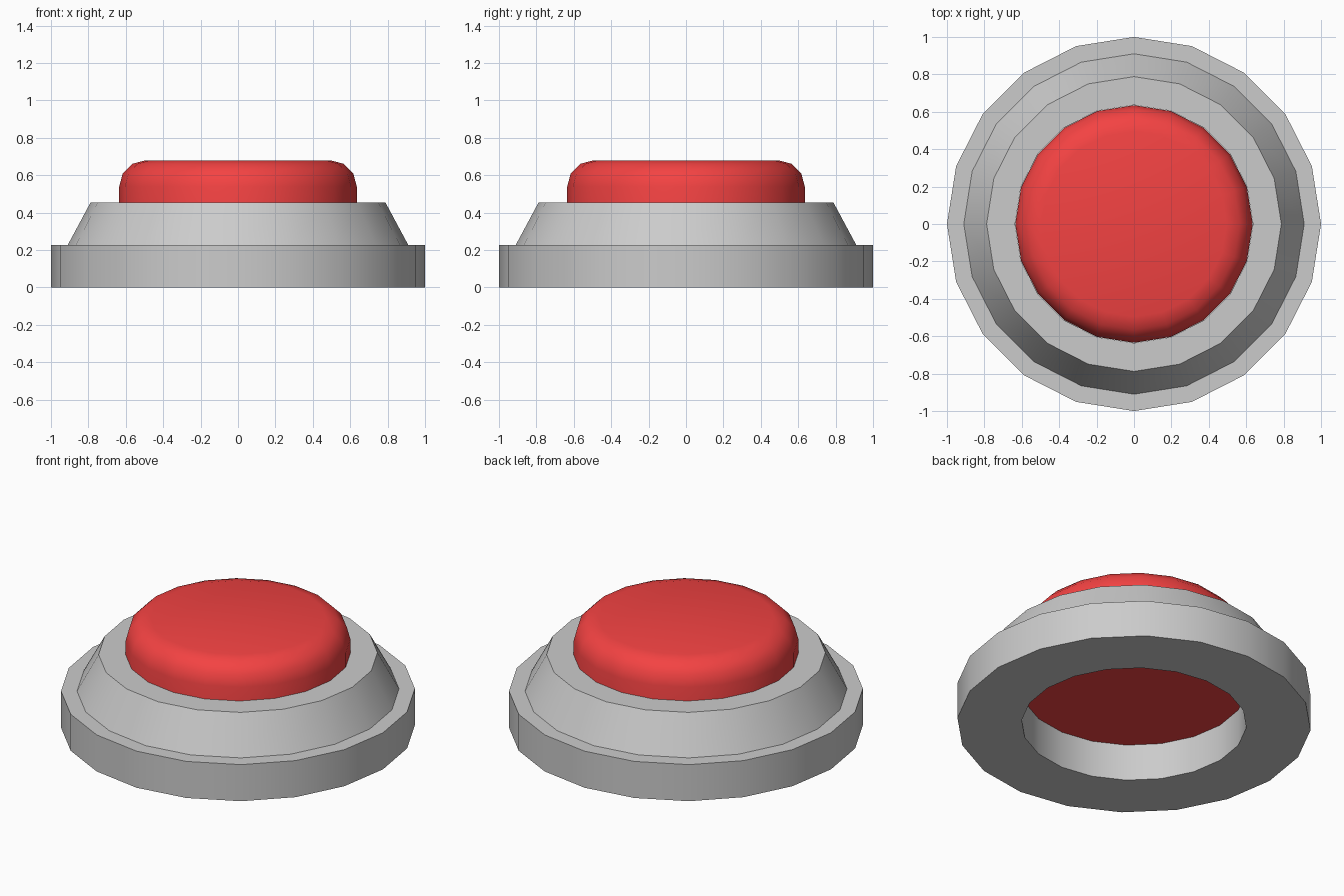
import bpy, bmesh, math

if "Cube" in bpy.data.objects:
    bpy.data.objects.remove(bpy.data.objects["Cube"])

SIDES = 20


def lathe(name, profile, closed, angle):
    """Revolve an (r, z) profile about z; open profiles get end caps."""
    bm = bmesh.new()
    rings = []
    for r, z in profile:
        rings.append([bm.verts.new((r * math.cos(2 * math.pi * i / SIDES),
                                    r * math.sin(2 * math.pi * i / SIDES), z))
                      for i in range(SIDES)])
    pairs = list(zip(rings, rings[1:]))
    if closed:
        pairs.append((rings[-1], rings[0]))
    else:
        bm.faces.new(rings[0])
        bm.faces.new(rings[-1])
    for a, b in pairs:
        for i in range(SIDES):
            j = (i + 1) % SIDES
            bm.faces.new((a[i], a[j], b[j], b[i]))
    bmesh.ops.recalc_face_normals(bm, faces=bm.faces)
    mesh = bpy.data.meshes.new(name)
    bm.to_mesh(mesh)
    bm.free()
    obj = bpy.data.objects.new(name, mesh)
    bpy.context.collection.objects.link(obj)
    bpy.ops.object.select_all(action='DESELECT')
    obj.select_set(True)
    bpy.context.view_layer.objects.active = obj
    bpy.ops.object.shade_smooth_by_angle(angle=math.radians(angle))
    return obj


# Stepped housing ring with a through hole
lathe("housing", [(0.636, 0), (1, 0), (1, 0.228), (0.91, 0.228),
                  (0.788, 0.455), (0.636, 0.455)], True, 35)

# Push cap seated in the hole, with a rounded top edge
R, BEVEL, TOP = 0.635, 0.14, 0.68
rounded = [(R - BEVEL + BEVEL * math.cos(math.radians(a)),
            TOP - BEVEL + BEVEL * math.sin(math.radians(a))) for a in (0, 30, 60, 90)]
cap = lathe("push_cap", [(R, 0.228)] + rounded, False, 45)

red = bpy.data.materials.new("red")
red.diffuse_color = (0.9, 0.055, 0.055, 1)
red.use_nodes = True
red.node_tree.nodes["Principled BSDF"].inputs["Base Color"].default_value = red.diffuse_color
cap.data.materials.append(red)
